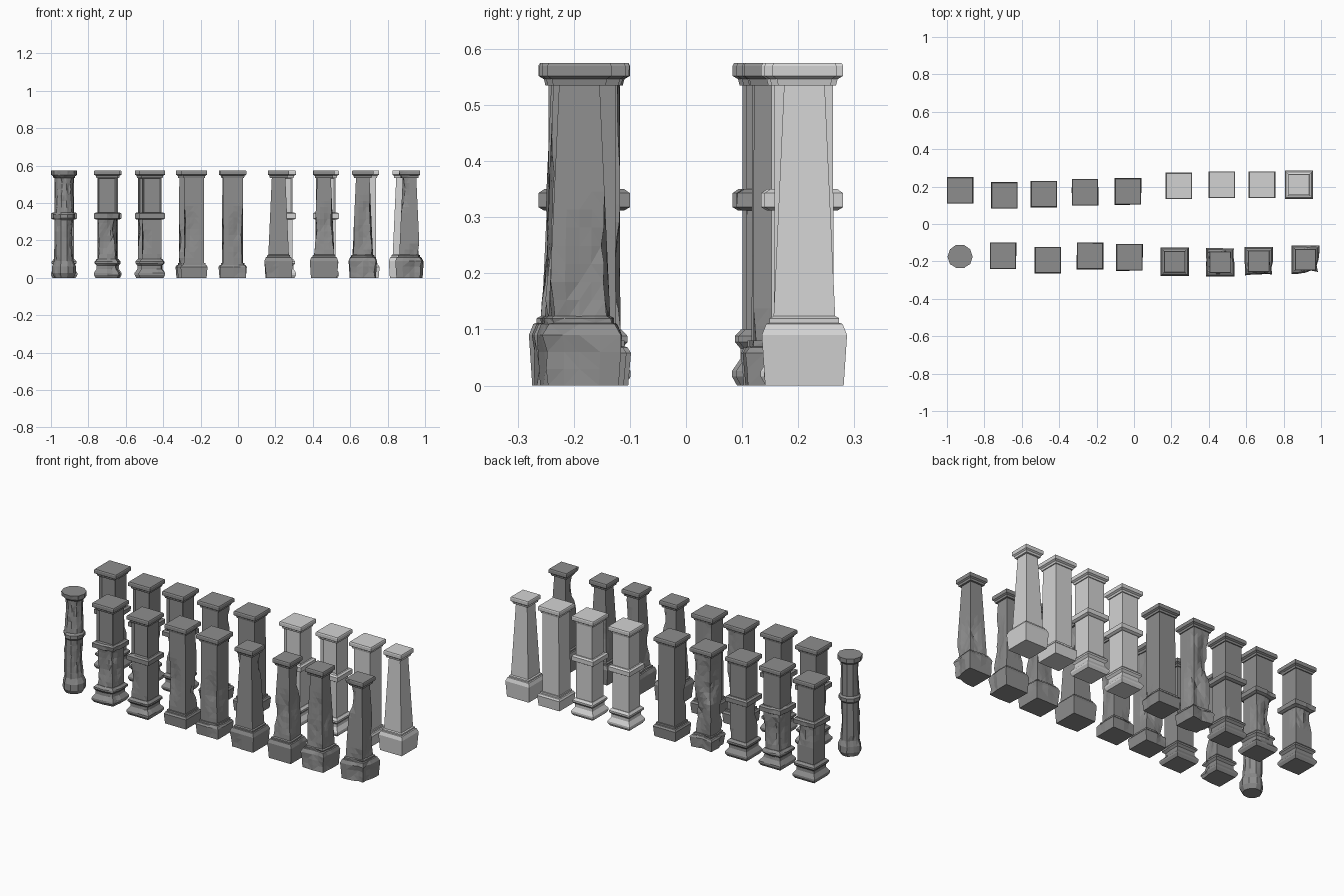
import bpy, bmesh, math, random
from mathutils import Vector

random.seed(7)
default = bpy.data.objects.get("Cube")
if default:
    bpy.data.objects.remove(default, do_unlink=True)


def make_material(name, value):
    mat = bpy.data.materials.new(name)
    mat.use_nodes = True
    colour = (value, value, value, 1)
    mat.diffuse_color = colour
    mat.node_tree.nodes["Principled BSDF"].inputs["Base Color"].default_value = colour
    return mat


dark_stone = make_material("dark_weathered_stone", 0.27)
light_stone = make_material("light_clean_stone", 0.65)


def outline(sides, splits):
    """Unit polygon outline, each side split into several points."""
    if sides == 4:
        corners = [Vector((-1, -1)), Vector((1, -1)), Vector((1, 1)), Vector((-1, 1))]
    else:
        turn = 2 * math.pi / sides
        corners = [Vector((math.cos(i * turn), math.sin(i * turn))) for i in range(sides)]
    points = []
    for a, b in zip(corners, corners[1:] + corners[:1]):
        points += [a.lerp(b, k / splits) for k in range(splits)]
    return points


def refine(profile, step):
    """Add rings so that worn surfaces have facets to break."""
    result = [profile[0]]
    for (r0, z0), (r1, z1) in zip(profile, profile[1:]):
        n = max(1, round(abs(z1 - z0) / step))
        result += [(r0 + (r1 - r0) * k / n, z0 + (z1 - z0) * k / n) for k in range(1, n + 1)]
    return result


def loft(bm, profile, sides=4, splits=1):
    shape = outline(sides, splits)
    rings = [[bm.verts.new((p.x * r, p.y * r, z)) for p in shape] for r, z in profile]
    n = len(shape)
    faces = []
    for low, high in zip(rings, rings[1:]):
        for i in range(n):
            j = (i + 1) % n
            faces.append(bm.faces.new((low[i], low[j], high[j], high[i])))
    bm.faces.new(rings[0][::-1])
    bm.faces.new(rings[-1])
    return faces


def wear(bm, dents):
    """Push vertices towards the axis around each dent."""
    for v in bm.verts:
        start = v.co.copy()
        for centre, radius, depth in dents:
            away = start - centre
            away.z *= 0.6
            fall = 1 - away.length / radius
            if fall > 0:
                inward = Vector((-start.x, -start.y, 0)).normalized()
                v.co += inward * depth * min(1, fall * 1.6) * random.uniform(0.6, 1.1)
        flat = Vector((v.co.x, v.co.y))
        if flat.dot(Vector((start.x, start.y))) < 0:
            v.co.x = v.co.y = 0


CAP = [(0.82, 0.535), (0.86, 0.546), (1, 0.552), (1, 0.57), (0.96, 0.575)]


def cap(half):
    return [(r * half, z) for r, z in CAP]


# Each style lists its stacked parts as (half width, height) profiles
STYLES = {
    "straight": [
        [(0.067, 0), (0.072, 0.058), (0.066, 0.068), (0.06, 0.07), (0.06, 0.08)],
        [(0.053, 0.075), (0.052, 0.54)],
        cap(0.07)],
    "tapered": [
        [(0.07, 0), (0.076, 0.09), (0.068, 0.11), (0.062, 0.112), (0.062, 0.12), (0.055, 0.124)],
        [(0.055, 0.12), (0.036, 0.54)],
        cap(0.057)],
    "banded": [
        [(0.062, 0), (0.071, 0.016), (0.071, 0.026), (0.056, 0.048), (0.056, 0.066),
         (0.066, 0.078), (0.066, 0.088), (0.055, 0.1)],
        [(0.052, 0.095), (0.052, 0.325)],
        [(0.06, 0.312), (0.07, 0.318), (0.07, 0.343), (0.06, 0.35)],
        cap(0.07)],
    "round": [
        [(0.05, 0), (0.064, 0.025), (0.064, 0.06), (0.053, 0.09), (0.051, 0.31), (0.06, 0.32),
         (0.06, 0.34), (0.051, 0.35), (0.051, 0.535), (0.067, 0.55), (0.067, 0.575)]],
}


def add_panel_shaft(bm):
    """Upper shaft with a recessed panel facing the front."""
    faces = loft(bm, [(0.052, 0.34), (0.052, 0.54)])
    bm.normal_update()
    front = [f for f in faces if f.normal.y < -0.9]
    bmesh.ops.inset_region(bm, faces=front, thickness=0.014, depth=-0.012)


def random_dents(count):
    dents = []
    for _ in range(count):
        x, y = random.choice([(-1, -1), (1, -1), (1, 1), (-1, 1)])
        centre = Vector((x * 0.055, y * 0.055, random.uniform(0.02, 0.5)))
        dents.append((centre, random.uniform(0.03, 0.06), random.uniform(0.008, 0.018)))
    return dents


def pillar(name, style, x, y, mat, chips=0, bites=()):
    bm = bmesh.new()
    sides = 10 if style == "round" else 4
    splits = 2 if style == "round" else 4
    worn = chips > 0
    for profile in STYLES[style]:
        loft(bm, refine(profile, 0.032) if worn else profile, sides, splits if worn else 1)
    # Large bites are given by side and height
    dents = random_dents(chips)
    dents += [(Vector((sx * 0.055, sy * 0.055, z)), 0.085, depth) for sx, sy, z, depth in bites]
    if worn:
        wear(bm, dents)
    if style == "banded":
        add_panel_shaft(bm)
    if worn:
        bmesh.ops.triangulate(bm, faces=[f for f in bm.faces if len(f.verts) == 4])
    bmesh.ops.recalc_face_normals(bm, faces=bm.faces)
    mesh = bpy.data.meshes.new(name)
    bm.to_mesh(mesh)
    bm.free()
    mesh.materials.append(mat)
    obj = bpy.data.objects.new(name, mesh)
    obj.location = (x, y, 0)
    bpy.context.collection.objects.link(obj)


# Front row, from the model's right to its left
FRONT = [
    ("round", -0.93, -0.175, 5, [(0, -1, 0.47, 0.014), (1, 0, 0.2, 0.01)]),
    ("banded", -0.7, -0.17, 4, [(1, -1, 0.22, 0.022), (-1, -1, 0.2, 0.014)]),
    ("banded", -0.46, -0.193, 4, []),
    ("straight", -0.235, -0.17, 3, [(-1, -1, 0.25, 0.012)]),
    ("straight", -0.025, -0.178, 3, [(1, -1, 0.25, 0.014)]),
    ("tapered", 0.217, -0.202, 2, []),
    ("tapered", 0.46, -0.204, 4, [(1, -1, 0.28, 0.014), (-1, 0, 0.2, 0.012)]),
    ("tapered", 0.667, -0.2, 4, [(1, -1, 0.32, 0.014), (0, -1, 0.16, 0.012)]),
    ("tapered", 0.917, -0.19, 3, [(1, -1, 0.05, 0.024), (1, 1, 0.2, 0.014)]),
]
# Back row, dark worn pillars
BACK = [
    ("banded", -0.93, 0.18, 3, []),
    ("banded", -0.693, 0.153, 4, [(-1, 1, 0.18, 0.018)]),
    ("banded", -0.482, 0.16, 3, []),
    ("straight", -0.262, 0.17, 4, [(-1, 1, 0.4, 0.02), (1, 1, 0.2, 0.02), (0, 1, 0.03, 0.014)]),
    ("straight", -0.032, 0.173, 2, []),
]
for label, row in (("front", FRONT), ("back", BACK)):
    for i, (style, x, y, chips, bites) in enumerate(row, 1):
        pillar(f"{label}_worn_{style}_pillar_{i}", style, x, y, dark_stone, chips, bites)

# Back row, clean light pillars
for i, (style, x, y) in enumerate([("banded", 0.24, 0.204), ("banded", 0.47, 0.21),
                                   ("straight", 0.685, 0.21), ("tapered", 0.882, 0.211)], 1):
    pillar(f"back_clean_{style}_pillar_{i}", style, x, y, light_stone)
